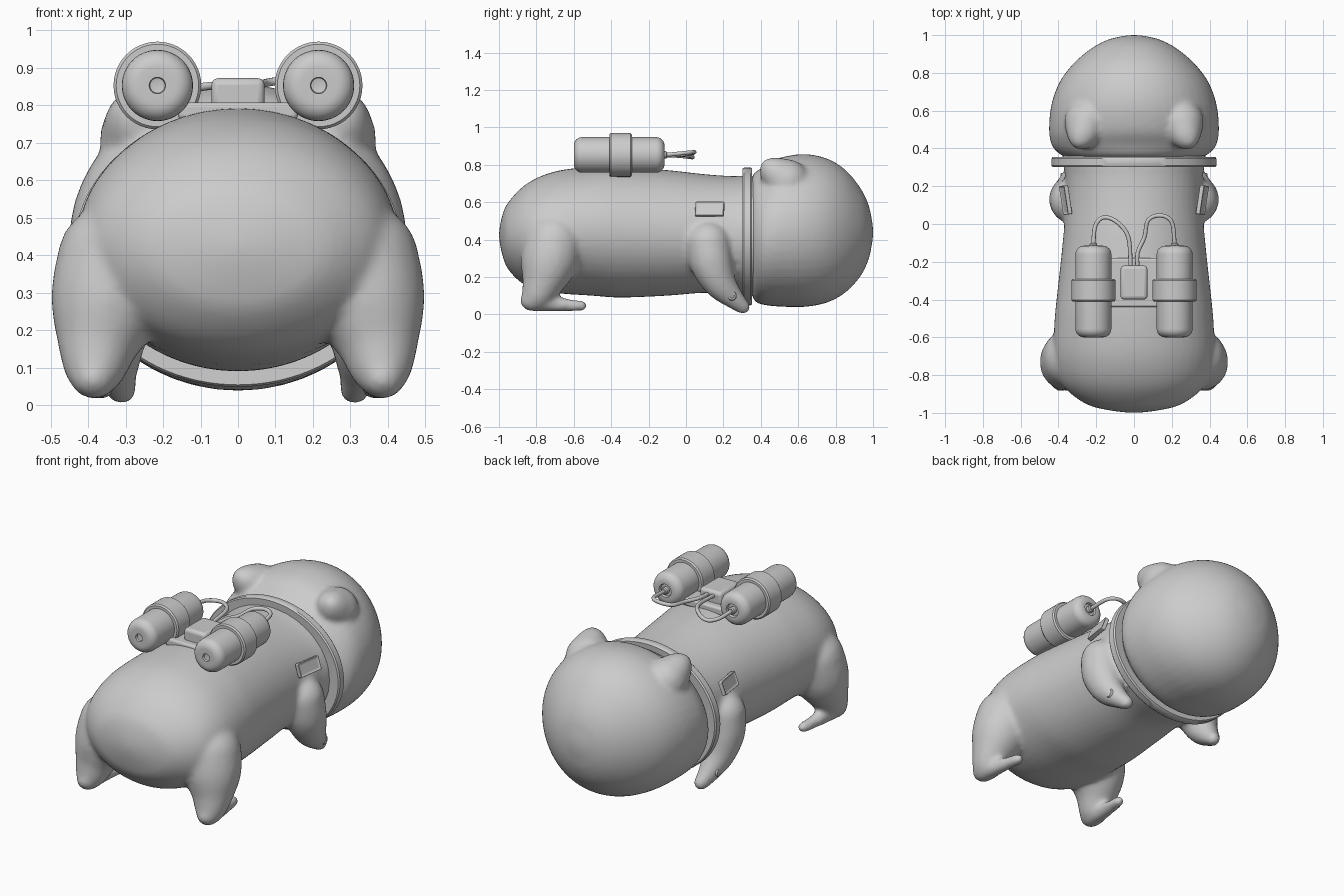
import bpy, bmesh, math
from mathutils import Vector, Matrix

cube = bpy.data.objects.get("Cube")
if cube:
    bpy.data.objects.remove(cube, do_unlink=True)

grey = bpy.data.materials.new("plain grey")
grey.use_nodes = True
grey.diffuse_color = (0.6, 0.6, 0.6, 1)
grey.node_tree.nodes["Principled BSDF"].inputs["Base Color"].default_value = (0.6, 0.6, 0.6, 1)


def finish(name, bm, angle=35):
    mesh = bpy.data.meshes.new(name)
    bmesh.ops.recalc_face_normals(bm, faces=bm.faces)
    bm.to_mesh(mesh)
    bm.free()
    mesh.materials.append(grey)
    obj = bpy.data.objects.new(name, mesh)
    bpy.context.collection.objects.link(obj)
    bpy.ops.object.select_all(action='DESELECT')
    obj.select_set(True)
    bpy.context.view_layer.objects.active = obj
    bpy.ops.object.shade_smooth_by_angle(angle=math.radians(angle))
    return obj


def spline(points, steps):
    """Smooth interpolation through a list of tuples."""
    pts = [Vector(p) for p in points]
    out = []
    for i in range(len(pts) - 1):
        a, b, c, d = pts[max(i - 1, 0)], pts[i], pts[i + 1], pts[min(i + 2, len(pts) - 1)]
        for s in range(steps):
            t = s / steps
            out.append(0.5 * (2 * b + (c - a) * t + (2 * a - 5 * b + 4 * c - d) * t * t
                              + (3 * b - a - 3 * c + d) * t ** 3))
    return out + [pts[-1]]


def loft(bm, stations, segs=48):
    """Oval rings along y; each station is (y, top, bottom, half width)."""
    rings = []
    for y, top, bot, w in spline(stations, 5):
        mid, h = (top + bot) / 2, (top - bot) / 2
        rings.append([bm.verts.new((w * math.cos(a), y, mid + h * math.sin(a)))
                      for a in (math.tau * k / segs for k in range(segs))])
    for r, s in zip(rings, rings[1:]):
        for k in range(segs):
            j = (k + 1) % segs
            bm.faces.new((r[k], r[j], s[j], s[k]))
    bm.faces.new(rings[0])
    bm.faces.new(rings[-1])


def limb(bm, path):
    """Mirrored soft limb; path points are (x, y, z, radius)."""
    for x, y, z, r in spline(path, 5):
        for side in (-1, 1):
            bmesh.ops.create_icosphere(bm, subdivisions=3, radius=r,
                                       matrix=Matrix.Translation((side * x, y, z)))


def blend(obj, rounds):
    """Fuse overlapping volumes into one soft skin."""
    m = obj.modifiers.new("fuse", 'REMESH')
    m.mode = 'VOXEL'
    m.voxel_size = 0.014
    m.use_smooth_shade = True
    s = obj.modifiers.new("soften", 'SMOOTH')
    s.factor = 0.5
    s.iterations = rounds


def turned(name, profile, centre, scale=(1, 1, 1), closed=False, segs=48):
    """Profile of (radius, y) turned about the y axis."""
    bm = bmesh.new()
    rings = [[bm.verts.new((centre[0] + r * scale[0] * math.cos(a), centre[1] + y,
                            centre[2] + r * scale[2] * math.sin(a)))
              for a in (math.tau * k / segs for k in range(segs))] for r, y in profile]
    pairs = list(zip(rings, rings[1:]))
    if closed:
        pairs.append((rings[-1], rings[0]))
    for r, s in pairs:
        for k in range(segs):
            j = (k + 1) % segs
            bm.faces.new((r[k], r[j], s[j], s[k]))
    if not closed:
        bm.faces.new(rings[0])
        bm.faces.new(rings[-1])
    return finish(name, bm)


def box(name, centre, size, bevel, rot=None, inset=0):
    bm = bmesh.new()
    bmesh.ops.create_cube(bm, size=1, matrix=Matrix.Diagonal((*size, 1)))
    if inset:
        outer = [f for f in bm.faces if abs(f.normal.x) > 0.9]
        bmesh.ops.inset_individual(bm, faces=outer, thickness=inset, depth=-0.008)
    bm.transform(Matrix.Translation(centre) @ (rot or Matrix.Identity(4)))
    obj = finish(name, bm)
    m = obj.modifiers.new("round", 'BEVEL')
    m.width, m.segments = bevel, 3
    return obj


# Body with hind and front legs
bm = bmesh.new()
loft(bm, [(-1, .44, .41, .02), (-.985, .52, .33, .14), (-.95, .60, .24, .26), (-.85, .70, .15, .38),
          (-.7, .765, .115, .425), (-.5, .79, .10, .42), (-.35, .79, .09, .405), (-.1, .772, .10, .378),
          (.1, .75, .115, .362), (.25, .74, .10, .365), (.33, .745, .09, .38)])
limb(bm, [(.32, -.71, .38, .165), (.345, -.73, .29, .155), (.37, -.76, .19, .115),
          (.38, -.79, .115, .088), (.385, -.82, .075, .06)])
limb(bm, [(.385, -.83, .075, .057), (.38, -.74, .06, .046), (.37, -.64, .05, .036), (.36, -.56, .045, .031)])
limb(bm, [(.325, .12, .38, .12), (.335, .135, .28, .115), (.335, .18, .17, .088),
          (.325, .25, .09, .058), (.31, .305, .04, .04)])
blend(finish("body", bm), 10)

# Head with two soft ears
bm = bmesh.new()
loft(bm, [(.352, .74, .10, .36), (.375, .765, .065, .40), (.42, .79, .05, .437), (.5, .837, .042, .45),
          (.63, .857, .04, .438), (.75, .835, .062, .395), (.85, .775, .115, .32), (.93, .68, .20, .225),
          (.975, .59, .29, .14), (.995, .50, .38, .06), (1, .46, .42, .02)])
limb(bm, [(.25, .54, .71, .12), (.27, .48, .755, .085), (.285, .45, .78, .055)])
blend(finish("head", bm), 8)

# Collar ring and neck filler
turned("collar", [(.85, -.022), (.985, -.026), (1, -.018), (1, .018), (.985, .026), (.85, .022)],
       (0, .328, .417), (.437, 1, .368), True, 96)
turned("neck_seal", [(.9, -.03), (.9, .03)], (0, .35, .417), (.42, 1, .355), False, 96)

# Air tanks with cuffs, rear sockets and front valves
for side, label in ((-1, "right"), (1, "left")):
    x = side * .215
    arc = [(.05 + .045 * math.sin(a), .045 * (1 - math.cos(a))) for a in
           (math.pi / 2 * k / 6 for k in range(7))]
    rear = [(.012, -.23), (.02, -.232), (.022, -.244)] + [(r, -.245 + y) for r, y in arc]
    front = [(r, .24 - y) for r, y in reversed(arc)] + [(.038, .24), (.034, .228), (.02, .228)]
    turned(label + "_tank", rear + front, (x, -.355, .853))
    turned(label + "_tank_cuff", [(.09, -.06), (.11, -.06), (.117, -.052), (.117, .052),
                                  (.11, .06), (.09, .06)], (x, -.35, .853), closed=True)
    turned(label + "_valve", [(.02, -.03), (.02, .008), (.015, .014)], (x, -.115, .853), segs=20)

    # Shoulder badge
    tilt = Matrix.Rotation(side * -.15, 4, 'Z') @ Matrix.Rotation(side * -.35, 4, 'Y')
    box(label + "_shoulder_badge", (side * .362, .127, .563), (.03, .155, .078), .006, tilt, .012)

    # Wrist button
    b = turned(label + "_wrist_button", [(.012, .004), (.014, .012), (.022, .012), (.026, .006), (.026, -.02)],
               (0, 0, 0), segs=16)
    b.matrix_world = Matrix.Translation((side * .376, .245, .10)) @ Matrix.Rotation(side * -math.pi / 2, 4, 'Z')

# Pack mount between the tanks
box("mount_plate", (0, -.31, .785), (.32, .26, .045), .012)
box("mount_box", (0, -.31, .83), (.142, .18, .085), .018)

# Air hoses
hoses = {
    "right_hose": [(-.215, -.11, .853), (-.205, -.01, .845), (-.16, .035, .84), (-.09, .01, .85),
                   (-.03, -.07, .855), (-.018, -.23, .845)],
    "left_hose": [(.215, -.11, .853), (.2, .01, .865), (.14, .045, .868), (.075, .02, .86),
                  (.055, -.07, .85), (.02, -.15, .85), (.018, -.23, .845)]}
for name, path in hoses.items():
    curve = bpy.data.curves.new(name, 'CURVE')
    curve.dimensions = '3D'
    curve.bevel_depth = .011
    curve.bevel_resolution = 3
    pts = spline(path, 6)
    sp = curve.splines.new('POLY')
    sp.points.add(len(pts) - 1)
    for p, co in zip(sp.points, pts):
        p.co = (*co, 1)
    sp.use_smooth = True
    curve.materials.append(grey)
    bpy.context.collection.objects.link(bpy.data.objects.new(name, curve))
